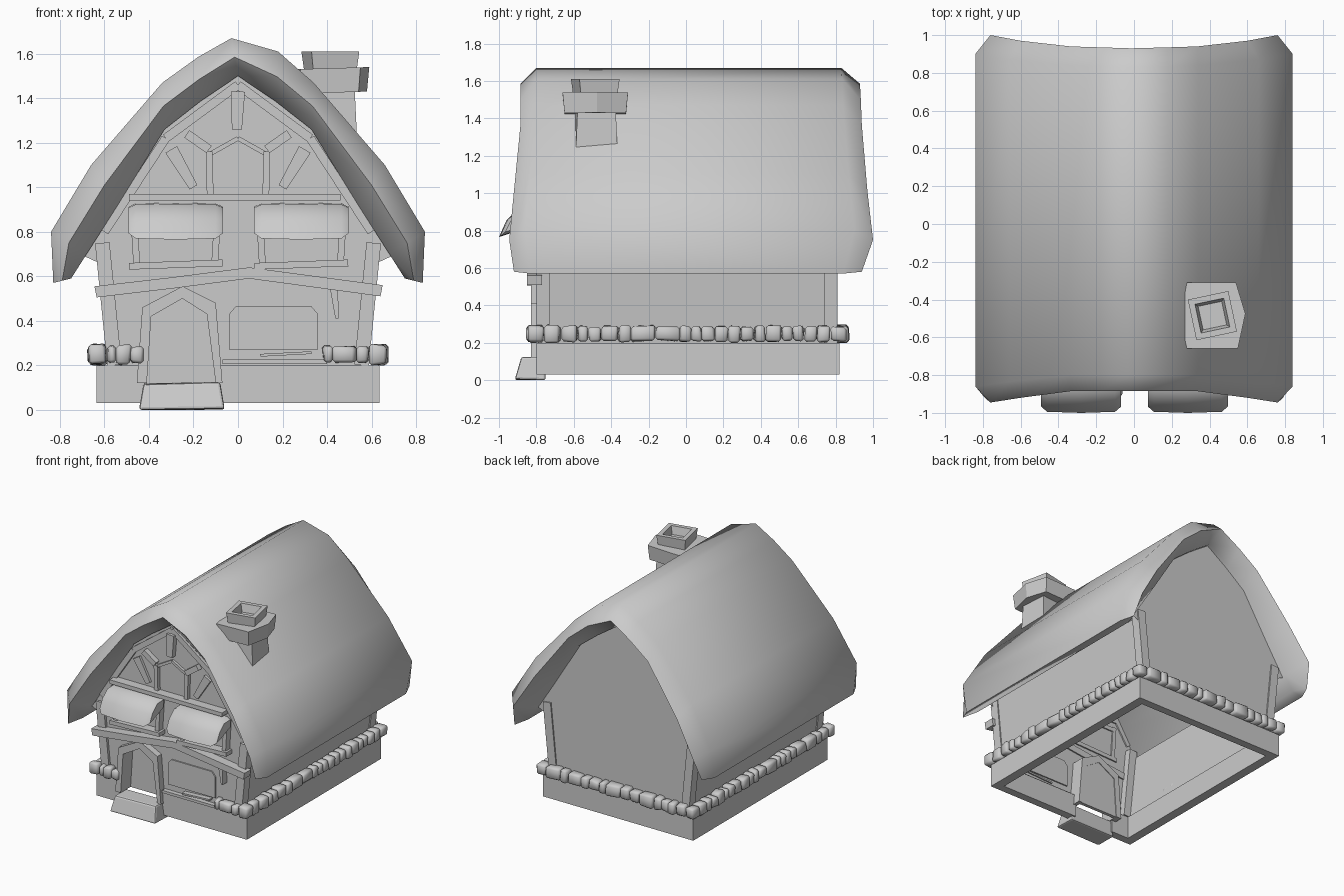
import bpy, bmesh, math, random
from mathutils import Vector, Matrix

random.seed(4)
if "Cube" in bpy.data.objects:
    bpy.data.objects.remove(bpy.data.objects["Cube"])


def finish(name, bm, smooth=None):
    bmesh.ops.recalc_face_normals(bm, faces=bm.faces[:])
    me = bpy.data.meshes.new(name)
    bm.to_mesh(me)
    bm.free()
    ob = bpy.data.objects.new(name, me)
    bpy.context.collection.objects.link(ob)
    if smooth:
        bpy.ops.object.select_all(action='DESELECT')
        ob.select_set(True)
        bpy.context.view_layer.objects.active = ob
        bpy.ops.object.shade_smooth_by_angle(angle=math.radians(smooth))
    return ob


def loft(name, rings, smooth=None):
    """Skin a list of equal closed rings and cap both ends."""
    bm = bmesh.new()
    rows = [[bm.verts.new(p) for p in ring] for ring in rings]
    n = len(rows[0])
    for a, b in zip(rows, rows[1:]):
        for i in range(n):
            j = (i + 1) % n
            bm.faces.new((a[i], a[j], b[j], b[i]))
    bm.faces.new(rows[0])
    bm.faces.new(rows[-1])
    return finish(name, bm, smooth)


def prism(name, pts, y0, y1):
    """Extrude an x-z outline along y."""
    return loft(name, [[(x, y, z) for x, z in pts] for y in (y0, y1)])


def box(name, x0, x1, y0, y1, z0, z1):
    return prism(name, [(x0, z0), (x1, z0), (x1, z1), (x0, z1)], y0, y1)


def beam(name, a, b, w, y0, y1, taper=1.0):
    """Timber lying in the x-z plane from a to b."""
    a, b = Vector(a), Vector(b)
    d = (b - a).normalized()
    s = Vector((-d.y, d.x)) * w / 2
    return prism(name, [a - s, a + s, b + s * taper, b - s * taper], y0, y1)


def mirror_x(pts):
    return [(-x, z) for x, z in reversed(pts)]


# Thatched roof: rounded rim lofted over an arched profile
outer = [(0.18, 1.61), (0.34, 1.47), (0.66, 1.10), (0.84, 0.80), (0.83, 0.57)]
inner = [(0.17, 1.385), (0.33, 1.26), (0.54, 0.92), (0.68, 0.70), (0.75, 0.59)]
front_y = [-0.885, -0.885, -0.92, -0.945, -0.92]
back_y = [0.935, 0.94, 0.97, 1.0, 0.94]
outer_all = mirror_x(outer) + [(-0.03, 1.67)] + outer
outer_all[4] = (-0.18, 1.585)
inner_all = mirror_x(inner) + [(0, 1.5)] + inner
front_all = front_y[::-1] + [-0.885] + front_y
back_all = back_y[::-1] + [0.93] + back_y
rings = []
for (ox, oz), (ix, iz), f, b in zip(outer_all, inner_all, front_all, back_all):
    mx, mz = (ox + ix) / 2, (oz + iz) / 2
    rings.append([(ix, -0.8, iz), (mx, f, mz), (ox, f + 0.085, oz),
                  (ox, b - 0.1, oz), (mx, b, mz), (ix, 0.83, iz)])
loft("thatched_roof", rings, 70)

# Wall shell with a door notch in the front gable
FRONT, BACK = -0.78, 0.80
gable = [(0.57, 0.12), (0.625, 0.66), (0.69, 0.69), (0.55, 0.92), (0.34, 1.27), (0, 1.51)]
gable += [(-x, z) for x, z in reversed(gable[:-1])]
notch = [(-0.41, 0.12), (-0.39, 0.42), (-0.25, 0.50), (-0.14, 0.43), (-0.10, 0.12)]
bm = bmesh.new()
bm.faces.new([bm.verts.new((x, FRONT, z)) for x, z in gable + notch])
bm.faces.new([bm.verts.new((x, BACK, z)) for x, z in gable])
for s in (-1, 1):
    bm.faces.new([bm.verts.new((s * x, y, z)) for x, y, z in (
        (0.57, FRONT, 0.12), (0.57, BACK, 0.12), (0.63, BACK, 0.70), (0.63, FRONT, 0.70))])
finish("walls", bm)

# Plinth, open below and interrupted by the doorway
PX, PF, PB, PT = 0.635, -0.80, 0.82, 0.2
box("plinth_front_right", -PX, -0.42, PF, -0.74, 0.03, PT)
box("plinth_front_left", -0.09, PX, PF, -0.74, 0.03, PT)
box("plinth_back", -PX, PX, 0.76, PB, 0.03, PT)
box("plinth_right", -PX, -0.565, -0.74, 0.76, 0.03, PT)
box("plinth_left", 0.565, PX, -0.74, 0.76, 0.03, PT)


# Rows of rough stones on the plinth
def stone_row(name, start, end):
    start, end = Vector(start), Vector(end)
    length = (end - start).length
    angle = math.atan2(end.y - start.y, end.x - start.x)
    widths = []
    while sum(widths) < length:
        widths.append(random.choice((0.06, 0.07, 0.09, 0.13)))
    scale = length / sum(widths)
    bm = bmesh.new()
    at = 0
    for w in widths:
        w *= scale
        pos = start + (end - start) * ((at + w / 2) / length)
        at += w
        mat = (Matrix.Translation((pos.x, pos.y, 0.248))
               @ Matrix.Rotation(angle + random.uniform(-0.1, 0.1), 4, 'Z')
               @ Matrix.Diagonal((w * 0.96, random.uniform(0.07, 0.085), random.uniform(0.075, 0.09), 1)))
        verts = bmesh.ops.create_cube(bm, size=1, matrix=mat)["verts"]
        for v in verts:
            v.co += Vector([random.uniform(-0.007, 0.007) for _ in range(3)])
        edges = list({e for v in verts for e in v.link_edges})
        bmesh.ops.bevel(bm, geom=edges, offset=0.012, segments=1, affect='EDGES')
    finish(name, bm, 50)


stone_row("stones_right", (-0.63, -0.85), (-0.63, 0.86))
stone_row("stones_left", (0.63, -0.85), (0.63, 0.86))
stone_row("stones_back", (-0.59, 0.825), (0.59, 0.825))
stone_row("stones_front_right", (-0.59, -0.81), (-0.42, -0.81))
stone_row("stones_front_left", (0.38, -0.81), (0.59, -0.81))

# Leaning corner posts
for s, side in ((-1, "right"), (1, "left")):
    for y, end in ((-0.80, "front"), (0.74, "back")):
        beam(f"corner_post_{end}_{side}", (s * 0.555, 0.2), (s * 0.61, 0.75), 0.065, y, y + 0.07)

# Doorway: deep arched surround, recessed door and step
arch = [(-0.455, 0.12), (-0.43, 0.46), (-0.25, 0.555), (-0.10, 0.48), (-0.07, 0.12)]
bm = bmesh.new()
loops = [[bm.verts.new((x, y, z)) for x, z in pts]
         for pts, y in ((arch, -0.68), (arch, -0.83), (notch, -0.83), (notch, -0.68))]
for a, b in zip(loops, loops[1:] + loops[:1]):
    for i in range(len(arch) - 1):
        bm.faces.new((a[i], a[i + 1], b[i + 1], b[i]))
for i in (0, -1):
    bm.faces.new([l[i] for l in loops])
finish("door_surround", bm)
prism("door", notch, -0.71, -0.685)
step = loft("door_step", [
    [(-0.445, -0.915, 0), (-0.06, -0.915, 0.005), (-0.06, -0.75, 0), (-0.445, -0.75, 0)],
    [(-0.425, -0.88, 0.115), (-0.08, -0.88, 0.125), (-0.08, -0.75, 0.125), (-0.425, -0.75, 0.12)]])
bev = step.modifiers.new("soft_edges", 'BEVEL')
bev.width, bev.segments = 0.012, 2

# Bowed belt beam and ground floor trim
belt = [(-0.645, 0.555), (-0.3, 0.595), (0.05, 0.64), (0.35, 0.60), (0.65, 0.56)]
prism("belt_beam", belt + [(x * 0.985, z - 0.05) for x, z in reversed(belt)], -0.85, -0.77)
prism("front_panel", [(-0.04, 0.27), (0.36, 0.27), (0.36, 0.43), (0.33, 0.465),
                      (-0.01, 0.465), (-0.04, 0.43)], -0.79, -0.77)
box("panel_ledge", -0.07, 0.40, -0.815, -0.77, 0.205, 0.225)
beam("thin_ledge", (0.10, 0.245), (0.33, 0.257), 0.012, -0.82, -0.77)
beam("belt_bracket", (0.445, 0.41), (0.43, 0.56), 0.015, -0.83, -0.77, 2.5)

# Upper windows with sills, jambs and puffy awnings
lid = [(-0.80, 0.93), (-0.89, 0.925), (-0.96, 0.855), (-1.0, 0.765), (-0.94, 0.785), (-0.80, 0.85)]
for cx, side in ((-0.28, "right"), (0.285, "left")):
    rings = []
    for off, k in ((-0.212, 0.72), (-0.18, 0.95), (0, 1), (0.18, 0.95), (0.212, 0.72)):
        rings.append([(cx + off, -0.8 + (y + 0.8) * (0.4 + 0.6 * k), 0.865 + (z - 0.865) * k)
                      for y, z in lid])
    loft(f"awning_{side}", rings, 60)
    beam(f"window_sill_{side}", (cx - 0.21, 0.645), (cx + 0.21, 0.66), 0.03, -0.85, -0.77)
    beam(f"window_head_{side}", (cx - 0.19, 0.88), (cx + 0.19, 0.88), 0.03, -0.82, -0.77)
    for s, part in ((-1, "outer"), (1, "inner")):
        beam(f"window_jamb_{side}_{part}", (cx + s * 0.175, 0.65), (cx + s * 0.19, 0.9),
             0.03, -0.83, -0.77)

# Gable timbers
beam("gable_beam", (-0.49, 0.955), (0.46, 0.955), 0.03, -0.85, -0.77)
beam("king_post", (-0.005, 1.26), (0, 1.43), 0.045, -0.82, -0.77, 1.4)
for s, side in ((-1, "right"), (1, "left")):
    beam(f"inner_post_{side}", (s * 0.125, 0.97), (s * 0.13, 1.16), 0.03, -0.81, -0.77)
    beam(f"upper_brace_{side}", (s * 0.13, 1.17), (s * 0.23, 1.24), 0.04, -0.82, -0.77)
    beam(f"lower_brace_{side}", (s * 0.20, 1.0), (s * 0.30, 1.17), 0.04, -0.80, -0.77, 1.5)
    beam(f"arch_brace_{side}", (s * 0.125, 1.15), (0, 1.22), 0.02, -0.80, -0.77)
    for n, (a, b) in enumerate((((0.6, 0.80), (0.325, 1.22)), ((0.325, 1.22), (0, 1.46)))):
        beam(f"gable_edge_{side}_{n}", (s * a[0], a[1]), (s * b[0], b[1]), 0.04, -0.80, -0.77)


# Chimney: tapered shaft, six-sided cap and hollow twisted pot
def turned(r, z, turn, tilt=0.0):
    ring = []
    for i in range(4):
        a = math.radians(45 + 90 * i + turn)
        x, y = r * math.cos(a), r * math.sin(a)
        ring.append((0.415 + x, -0.485 + y, z + tilt * x))
    return ring


loft("chimney_shaft", [turned(0.165, 1.12, 4), turned(0.145, 1.44, 4)])
hexagon = [(0.125, 0.175), (0.175, 0.01), (0.135, -0.175), (-0.135, -0.175), (-0.17, -0.015), (-0.135, 0.175)]
loft("chimney_cap", [[(0.415 + x * k, -0.485 + y * k, z + x * 0.03) for x, y in hexagon]
                     for k, z in ((0.94, 1.425), (1, 1.535))])
loft("chimney_pot", [turned(0.14, 1.52, 12), turned(0.155, 1.61, 12),
                     turned(0.11, 1.61, 12), turned(0.09, 1.55, 12)])
